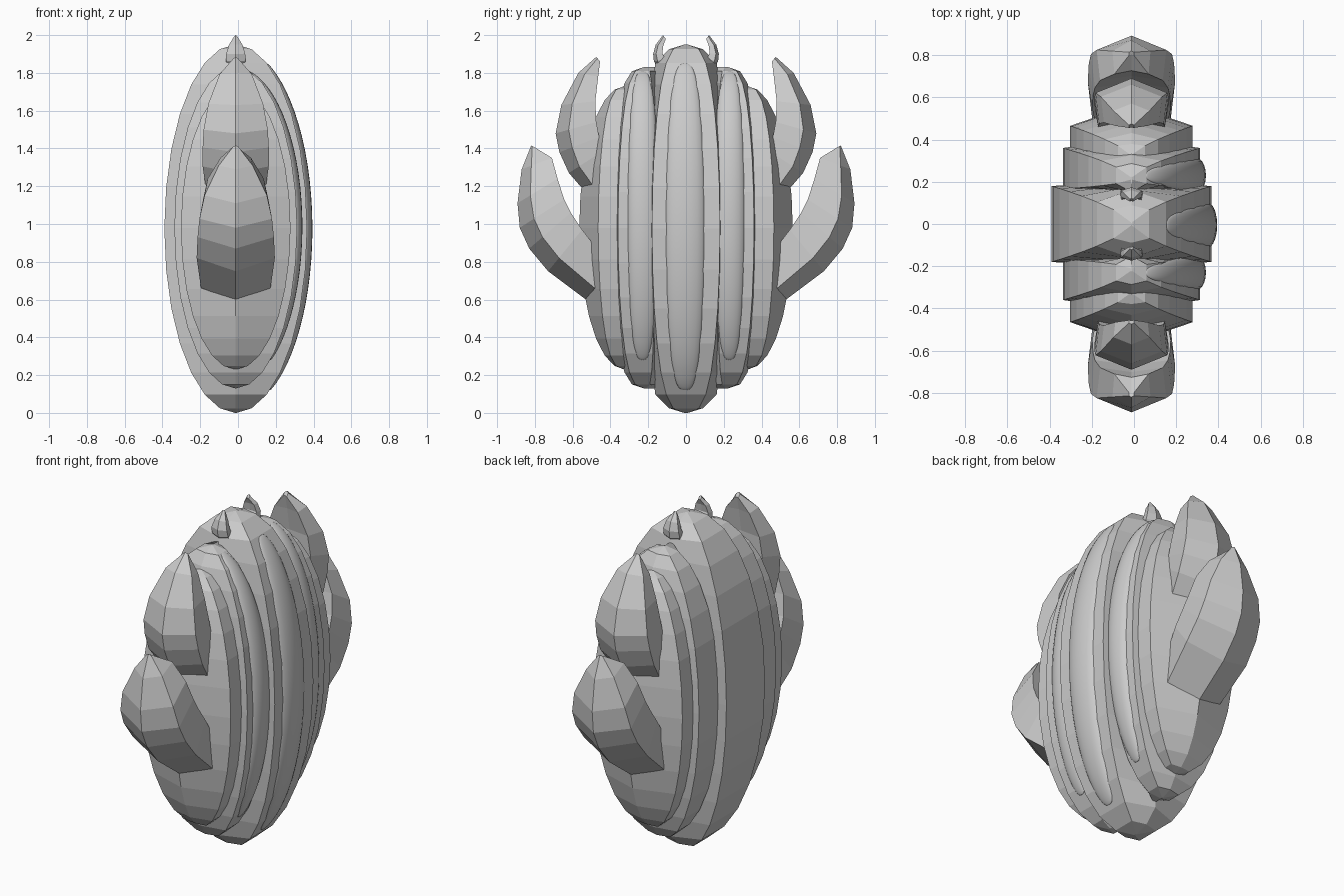
import bpy, bmesh, math

if "Cube" in bpy.data.objects:
    bpy.data.objects.remove(bpy.data.objects["Cube"])

X0 = -0.012  # centre plane of the body


def loft(name, rings, smooth=False):
    """Skin a list of equally long point rings and cap both ends."""
    bm = bmesh.new()
    vr = [[bm.verts.new(p) for p in r] for r in rings]
    n = len(vr[0])
    for lo, hi in zip(vr, vr[1:]):
        for i in range(n):
            j = (i + 1) % n
            bm.faces.new((lo[i], lo[j], hi[j], hi[i]))
    bm.faces.new(vr[0])
    bm.faces.new(vr[-1])
    bmesh.ops.recalc_face_normals(bm, faces=bm.faces)
    for f in bm.faces:
        f.smooth = smooth
    me = bpy.data.meshes.new(name)
    bm.to_mesh(me)
    bm.free()
    ob = bpy.data.objects.new(name, me)
    bpy.context.collection.objects.link(ob)
    return ob


def hexagon(z, a, inner, inner_ridge, outer, ridge, side):
    pts = [(a, inner), (a, outer), (0, ridge), (-a, outer), (-a, inner), (0, inner_ridge)]
    return [(X0 + x, side * y, z) for x, y in pts]


def arc(z0, z1, steps):
    """Heights and matching ellipse widths from bottom to top."""
    zm, h = (z0 + z1) / 2, (z1 - z0) / 2
    for k in range(steps + 1):
        t = math.pi * k / steps
        yield zm - h * math.cos(t), max(math.sin(t), 0.01)


# Central shell, pointed at both ends
rings = []
for z, s in arc(0.0, 1.95, 14):
    b = 0.18 * s ** 0.65
    c = min(0.2 * s ** 0.25, 0.4 * s)
    rings.append(hexagon(z, 0.378 * s, -b, -c, b, c, 1))
loft("shell_centre", rings)

# Two stepped shell lobes on the front and back
for side, tag in ((-1, "front"), (1, "back")):
    loft("shell_middle_" + tag, [
        hexagon(z, 0.325 * s, 0.215 - 0.05 * s ** 0.5, 0.15, 0.215 + 0.145 * s ** 0.65,
                0.215 + 0.19 * s ** 0.65, side)
        for z, s in arc(0.13, 1.83, 14)])
    loft("shell_outer_" + tag, [
        hexagon(z, 0.29 * s, 0.33 - 0.04 * s, 0.28, 0.32 + 0.145 * s ** 0.7,
                0.32 + 0.245 * s ** 0.95, side)
        for z, s in arc(0.23, 1.73, 14)])


# Smooth swellings on the right face, following the shell curve
def swelling(name, yc, z0, z1, half_width, height, a, s0, s1):
    rings = []
    for z, t in arc(z0, z1, 32):
        u = (z - (s0 + s1) / 2) / ((s1 - s0) / 2)
        base = X0 + a * math.sqrt(max(0, 1 - u * u)) - 0.02 * t
        rings.append([(base + (height + 0.02) * t * math.cos(q),
                       yc + half_width * t ** 0.7 * math.sin(q), z)
                      for q in (2 * math.pi * i / 20 for i in range(20))])
    loft(name, rings, True)


swelling("swelling_centre", -0.005, 0.12, 1.85, 0.11, 0.028, 0.378, 0, 1.95)
for side, tag in ((-1, "front"), (1, "back")):
    swelling("swelling_" + tag, side * 0.23, 0.28, 1.81, 0.085, 0.028, 0.325, 0.13, 1.83)


# Curved claws: rows of (outer y, outer z, inner y, inner z, half width)
def claw(name, rows, side):
    rings = []
    for oy, oz, iy, iz, w in rows:
        my, mz = oy + (iy - oy) * 0.32, oz + (iz - oz) * 0.32
        ny, nz = oy + (iy - oy) * 0.9, oz + (iz - oz) * 0.9
        pts = [(0, oy, oz), (w, my, mz), (w * 0.9, iy, iz),
               (0, ny, nz), (-w * 0.9, iy, iz), (-w, my, mz)]
        rings.append([(X0 + x, side * y, z) for x, y, z in pts])
    loft(name, rings)


lower = [(0.42, 0.53, 0.38, 0.78, 0.17), (0.51, 0.585, 0.45, 0.84, 0.185),
         (0.73, 0.75, 0.55, 0.97, 0.207), (0.83, 0.87, 0.61, 1.06, 0.202),
         (0.88, 0.98, 0.645, 1.13, 0.192), (0.892, 1.11, 0.68, 1.24, 0.165),
         (0.87, 1.29, 0.71, 1.35, 0.09), (0.82, 1.415, 0.80, 1.405, 0.012)]
upper = [(0.42, 1.07, 0.40, 1.22, 0.14), (0.52, 1.155, 0.43, 1.30, 0.16),
         (0.62, 1.27, 0.45, 1.38, 0.175), (0.67, 1.38, 0.46, 1.46, 0.175),
         (0.69, 1.48, 0.475, 1.54, 0.17), (0.66, 1.63, 0.48, 1.65, 0.145),
         (0.57, 1.80, 0.465, 1.78, 0.085), (0.475, 1.885, 0.455, 1.86, 0.012)]
horn = [(0.14, 1.82, 0.10, 1.84, 0.04), (0.17, 1.86, 0.11, 1.875, 0.053),
        (0.174, 1.90, 0.125, 1.905, 0.05), (0.16, 1.95, 0.12, 1.945, 0.036),
        (0.122, 2.0, 0.107, 1.98, 0.008)]
for side, tag in ((-1, "front"), (1, "back")):
    claw("lower_claw_" + tag, lower, side)
    claw("upper_claw_" + tag, upper, side)
    claw("horn_" + tag, horn, side)
